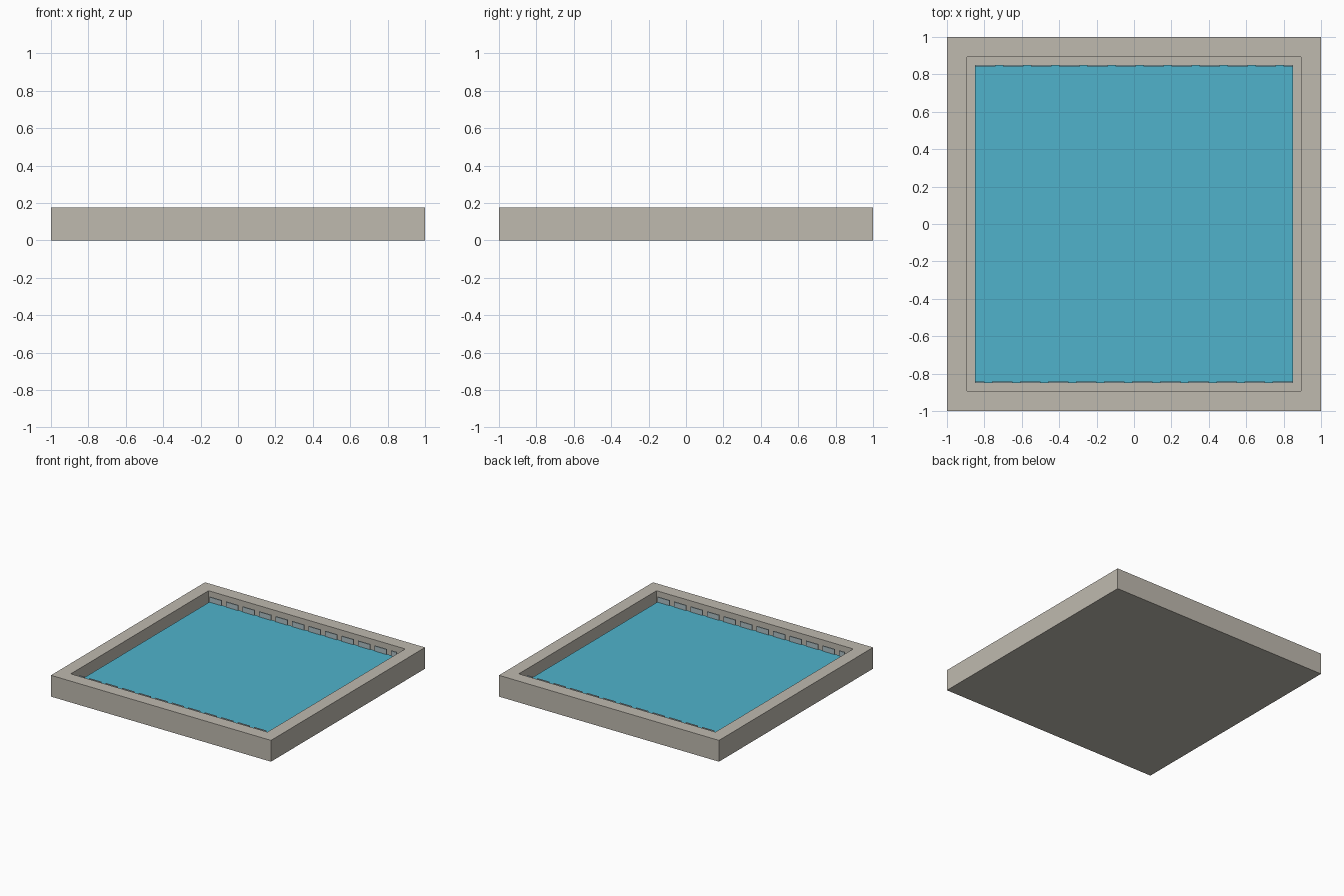
import bpy, bmesh
from mathutils import Matrix

HEIGHT, INNER, FLOOR, WATER = 0.175, 0.85, 0.04, 0.113

cube = bpy.data.objects.get("Cube")
if cube:
    bpy.data.objects.remove(cube)


def material(name, rgb):
    m = bpy.data.materials.new(name)
    m.use_nodes = True
    m.diffuse_color = (*rgb, 1)
    m.node_tree.nodes["Principled BSDF"].inputs["Base Color"].default_value = (*rgb, 1)
    return m


def add_box(bm, lo, hi):
    size = [b - a for a, b in zip(lo, hi)]
    mid = [(a + b) / 2 for a, b in zip(lo, hi)]
    bmesh.ops.create_cube(bm, size=1, matrix=Matrix.Translation(mid) @ Matrix.Diagonal((*size, 1)))


def finish(bm, name, mat):
    mesh = bpy.data.meshes.new(name)
    bm.to_mesh(mesh)
    bm.free()
    mesh.materials.append(mat)
    obj = bpy.data.objects.new(name, mesh)
    bpy.context.collection.objects.link(obj)
    return obj


stone = material("warm grey stone", (0.52, 0.49, 0.43))
blue = material("pool water blue", (0.08, 0.45, 0.60))
tile = material("pale blue grey tile", (0.42, 0.52, 0.55))

# Basin: a slab with its top inset and sunk to leave the rim
bm = bmesh.new()
add_box(bm, (-1, -1, 0), (1, 1, HEIGHT))
bm.normal_update()
top = max(bm.faces, key=lambda f: f.normal.z)
bmesh.ops.inset_region(bm, faces=[top], thickness=1 - INNER)
sunk = bmesh.ops.extrude_discrete_faces(bm, faces=[top])["faces"][0]
for v in sunk.verts:
    v.co.z = FLOOR
bmesh.ops.recalc_face_normals(bm, faces=bm.faces)
finish(bm, "pool_basin", stone)

# Water filling the basin
bm = bmesh.new()
add_box(bm, (-INNER, -INNER, FLOOR), (INNER, INNER, WATER))
finish(bm, "water", blue)

# Thin tiles along the back wall, repeated on the front wall by a half turn
for name, turn in (("back_wall_tiles", 1), ("front_wall_tiles", -1)):
    bm = bmesh.new()
    for i in range(12):
        x = -INNER + 0.15 * i
        add_box(bm, (x, INNER - 0.009, FLOOR), (min(x + 0.11, INNER), INNER, 0.155))
    if turn < 0:
        bmesh.ops.rotate(bm, verts=bm.verts, matrix=Matrix.Rotation(3.14159265, 3, "Z"))
    finish(bm, name, tile)
